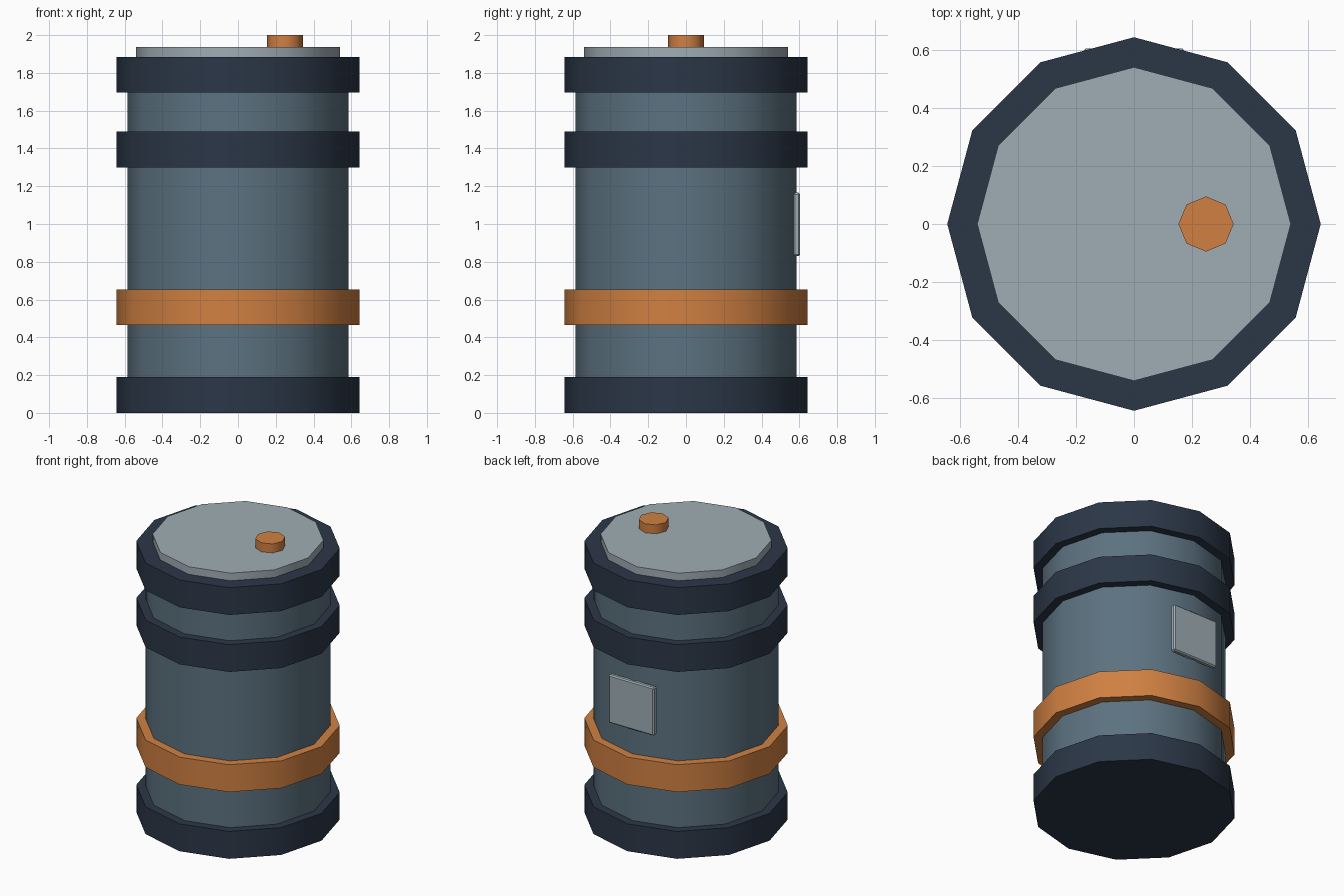
import bpy, math

if "Cube" in bpy.data.objects:
    bpy.data.objects.remove(bpy.data.objects["Cube"])


def material(name, rgb):
    mat = bpy.data.materials.new(name)
    mat.diffuse_color = (*rgb, 1)
    mat.use_nodes = True
    mat.node_tree.nodes["Principled BSDF"].inputs["Base Color"].default_value = mat.diffuse_color
    return mat


slate = material("slate", (0.107, 0.168, 0.216))
navy = material("navy", (0.024, 0.038, 0.063))
orange = material("orange", (0.63, 0.216, 0.054))
pale = material("pale", (0.35, 0.42, 0.46))


def drum(name, radius, z0, z1, mat, x=0, sides=12, smooth=35):
    """Upright prism with one corner on the x axis and soft-shaded sides."""
    bpy.ops.mesh.primitive_cylinder_add(vertices=sides, radius=radius, depth=z1 - z0,
                                        location=(x, 0, (z0 + z1) / 2))
    obj = bpy.context.object
    obj.name = name
    obj.data.materials.append(mat)
    bpy.ops.object.shade_smooth_by_angle(angle=math.radians(smooth))
    return obj


# Barrel body
drum("body", 0.585, 0.02, 1.87, slate)

# Solid hoops around the body
BAND = 0.19
for name, z, mat in (("bottom_band", 0.0, navy), ("accent_band", 0.464, orange),
                     ("upper_band", 1.299, navy), ("top_band", 1.695, navy)):
    drum(name, 0.643, z, z + BAND, mat)

# Lid and off-centre filler cap
drum("lid", 0.54, 1.87, 1.938, pale)
drum("filler_cap", 0.095, 1.92, 2.0, orange, x=0.248, sides=8, smooth=50)

# Label plate on the back with bevelled edges
bpy.ops.mesh.primitive_cube_add(size=1, location=(0, 0.586, 0.998))
plate = bpy.context.object
plate.name = "label_plate"
plate.scale = (0.35, 0.036, 0.335)
bpy.ops.object.transform_apply(location=False, rotation=False, scale=True)
plate.data.materials.append(pale)
bevel = plate.modifiers.new("bevel", 'BEVEL')
bevel.width = 0.008
bevel.segments = 1
